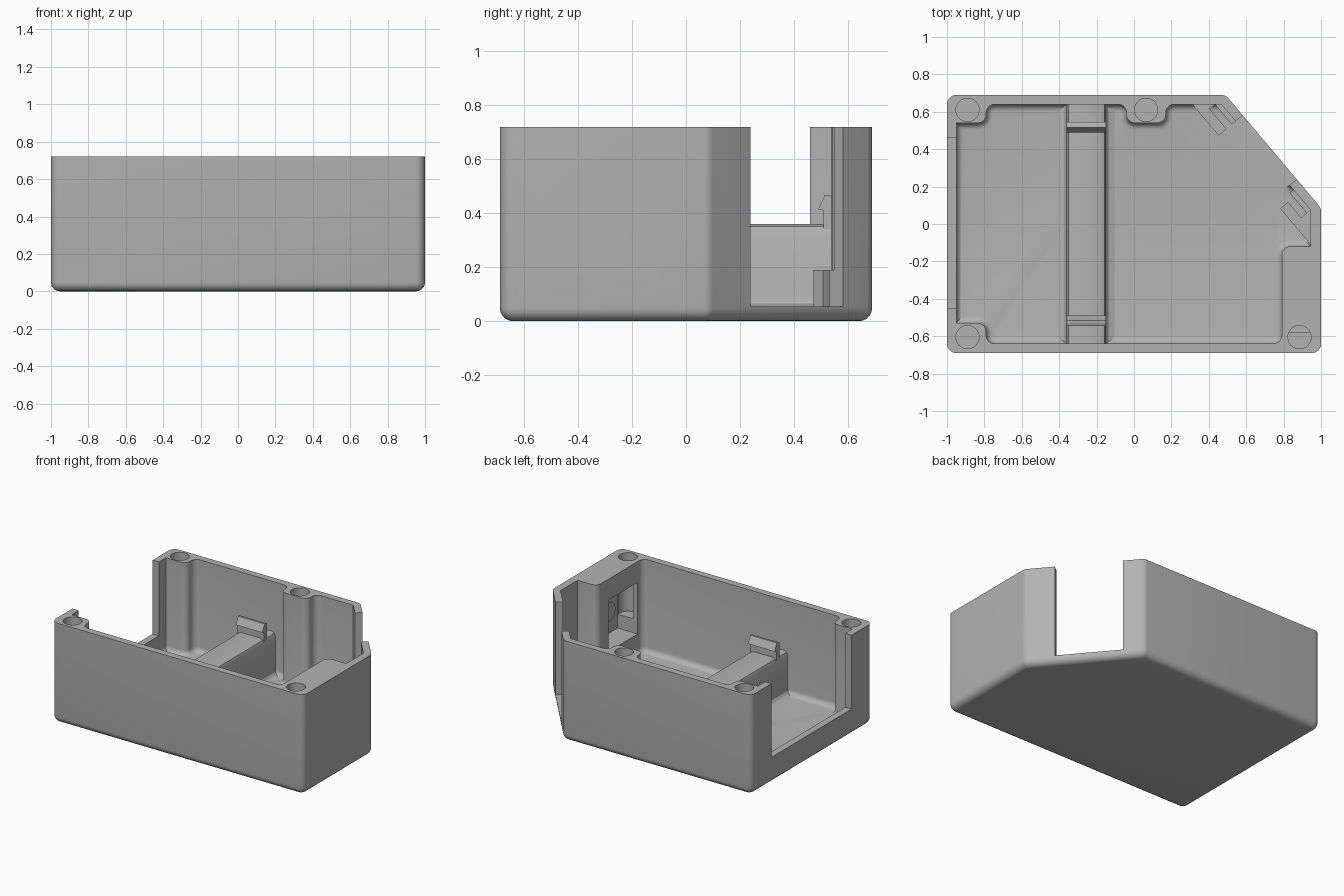
import bpy, bmesh
from math import cos, sin, pi, radians
from mathutils import Vector, Matrix

if "Cube" in bpy.data.objects:
    bpy.data.objects.remove(bpy.data.objects["Cube"], do_unlink=True)

grey = bpy.data.materials.new("matte_grey")
grey.use_nodes = True
grey.diffuse_color = (0.45, 0.45, 0.45, 1)
grey.node_tree.nodes["Principled BSDF"].inputs["Base Color"].default_value = (0.45, 0.45, 0.45, 1)

HEIGHT, FLOOR = 0.72, 0.055
# Axes for shapes drawn in the side plane and pushed along x
ALONG_X = Matrix(((0, 0, 1, 0), (1, 0, 0, 0), (0, 1, 0, 0), (0, 0, 0, 1)))
# Axes along and across the slanted corner wall
SLANT = Matrix(((0.645, 0.765, 0, 0), (-0.765, 0.645, 0, 0), (0, 0, 1, 0), (0, 0, 0, 1)))


def rounded(corners, steps=6):
    """Outline with an arc at each (x, y, radius) corner."""
    out = []
    for i, (x, y, r) in enumerate(corners):
        p = Vector((x, y))
        if not r:
            out.append(p)
            continue
        a = (Vector(corners[i - 1][:2]) - p).normalized()
        b = (Vector(corners[(i + 1) % len(corners)][:2]) - p).normalized()
        half = a.angle(b) / 2
        mid = p + (a + b).normalized() * r / sin(half)
        start = p + a * r * cos(half) / sin(half) - mid
        end = p + b * r * cos(half) / sin(half) - mid
        sweep = start.angle(end)
        for k in range(steps + 1):
            t = k / steps
            out.append(mid + (start * sin((1 - t) * sweep) + end * sin(t * sweep)) / sin(sweep))
    return out


def circle(cx, cy, r, n=32):
    return [(cx + r * cos(2 * pi * i / n), cy + r * sin(2 * pi * i / n)) for i in range(n)]


def rect(x0, y0, x1, y1):
    return [(x0, y0), (x1, y0), (x1, y1), (x0, y1)]


def prism(name, outline, low, high, axes=Matrix(), bottom_round=0):
    bm = bmesh.new()
    base = bm.faces.new([bm.verts.new((p[0], p[1], low)) for p in outline])
    top = bmesh.ops.extrude_face_region(bm, geom=[base])["geom"]
    bmesh.ops.translate(bm, vec=(0, 0, high - low),
                        verts=[v for v in top if isinstance(v, bmesh.types.BMVert)])
    if bottom_round:
        edges = [e for e in bm.edges if all(abs(v.co.z - low) < 1e-5 for v in e.verts)]
        bmesh.ops.bevel(bm, geom=edges, offset=bottom_round, segments=5,
                        profile=0.5, affect='EDGES')
    bm.transform(axes)
    bmesh.ops.recalc_face_normals(bm, faces=bm.faces)
    mesh = bpy.data.meshes.new(name)
    bm.to_mesh(mesh)
    bm.free()
    mesh.materials.append(grey)
    ob = bpy.data.objects.new(name, mesh)
    bpy.context.collection.objects.link(ob)
    return ob


def cut(target, cutter):
    bpy.context.view_layer.objects.active = target
    mod = target.modifiers.new("cut", 'BOOLEAN')
    mod.operation, mod.solver, mod.object = 'DIFFERENCE', 'EXACT', cutter
    bpy.ops.object.modifier_apply(modifier=mod.name)
    bpy.data.objects.remove(cutter, do_unlink=True)


# Outer shell with one slanted corner
R = 0.05
shell = prism("shell", rounded([(-1, -0.69, R), (1, -0.69, R), (1, 0.085, R),
                                (0.49, 0.69, R), (-1, 0.69, R)]),
              0, HEIGHT, bottom_round=0.048)

# Cavity, leaving the screw posts and the button block standing
r = 0.045
cavity = [(-0.95, -0.53, 0), (-0.79, -0.53, r), (-0.79, -0.64, r), (0.79, -0.64, r),
          (0.79, -0.12, r), (0.945, -0.12, 0), (0.945, 0.073, 0), (0.467, 0.64, 0),
          (0.17, 0.64, r), (0.17, 0.54, r), (-0.04, 0.54, r), (-0.04, 0.64, r),
          (-0.79, 0.64, r), (-0.79, 0.54, r), (-0.95, 0.54, 0)]
cut(shell, prism("cavity", rounded(cavity), FLOOR, 1, bottom_round=0.038))

# Openings in the end wall and the slanted wall
cut(shell, prism("end_opening", rect(-1.1, -0.45, -0.9, 0.46), 0.19, 1))
cut(shell, prism("slanted_opening", rect(-0.07, 0.7, 0.377, 1), FLOOR, 1, SLANT))

# Screw holes
for x, y in ((-0.89, 0.61), (0.065, 0.61), (0.885, -0.605), (-0.89, -0.605)):
    cut(shell, prism("screw_hole", circle(x, y, 0.062), 0.3, 1))

# Pocket behind the button, and the open ring that frees the button tab
cut(shell, prism("button_pocket", rect(-0.58, 0.2, -0.25, 0.57), 0.7, 0.95, ALONG_X))
angles = [radians(-70 + 8 * i) for i in range(41)]
ring = [(-0.415 + 0.127 * cos(a), 0.39 + 0.127 * sin(a)) for a in angles]
ring += [(-0.415 + 0.105 * cos(a), 0.39 + 0.105 * sin(a)) for a in reversed(angles)]
cut(shell, prism("button_ring", ring, 0.9, 1.1, ALONG_X))

parts = [shell]
parts.append(prism("button_plunger", circle(-0.415, 0.39, 0.07), 0.9, 0.955, ALONG_X))

# Cross rib with flared foot and rounded top
half = [(0.15, 0.045), (0.15, 0.055), (0.12, 0.065), (0.108, 0.08), (0.105, 0.1),
        (0.105, 0.33), (0.096, 0.351), (0.075, 0.36)]
profile = half + [(-x, z) for x, z in reversed(half)]
ACROSS = Matrix.Translation((-0.255, 0, 0)) @ Matrix.Rotation(pi / 2, 4, 'X')
parts.append(prism("cross_rib", profile, -0.65, 0.65, ACROSS))

# Hooked clips at both ends of the rib
hook = [(0.545, 0.34), (0.545, 0.46), (0.53, 0.468), (0.515, 0.468), (0.49, 0.415),
        (0.51, 0.41), (0.51, 0.34)]
for side, name in ((1, "back_clip"), (-1, "front_clip")):
    parts.append(prism(name, [(side * y, z) for y, z in hook], -0.36, -0.15, ALONG_X))

# Low grooved guides either side of the slanted opening
guides = {"back_guide": (-0.07, -0.07, -0.21, -0.285, -0.24),
          "side_guide": (0.44, 0.41, 0.55, 0.71, 0.6)}
for name, (inner, outer, groove, inner_end, outer_end) in guides.items():
    shape = [(inner_end, 0.65), (inner, 0.65), (inner, 0.705), (groove, 0.705),
             (groove, 0.743), (outer, 0.743), (outer, 0.775), (outer_end, 0.775)]
    parts.append(prism(name, shape, 0.05, 0.19, SLANT))

# Smooth rounded surfaces, keep edges crisp
bpy.ops.object.select_all(action='DESELECT')
for ob in parts:
    ob.select_set(True)
bpy.context.view_layer.objects.active = shell
bpy.ops.object.shade_smooth_by_angle(angle=radians(30))
